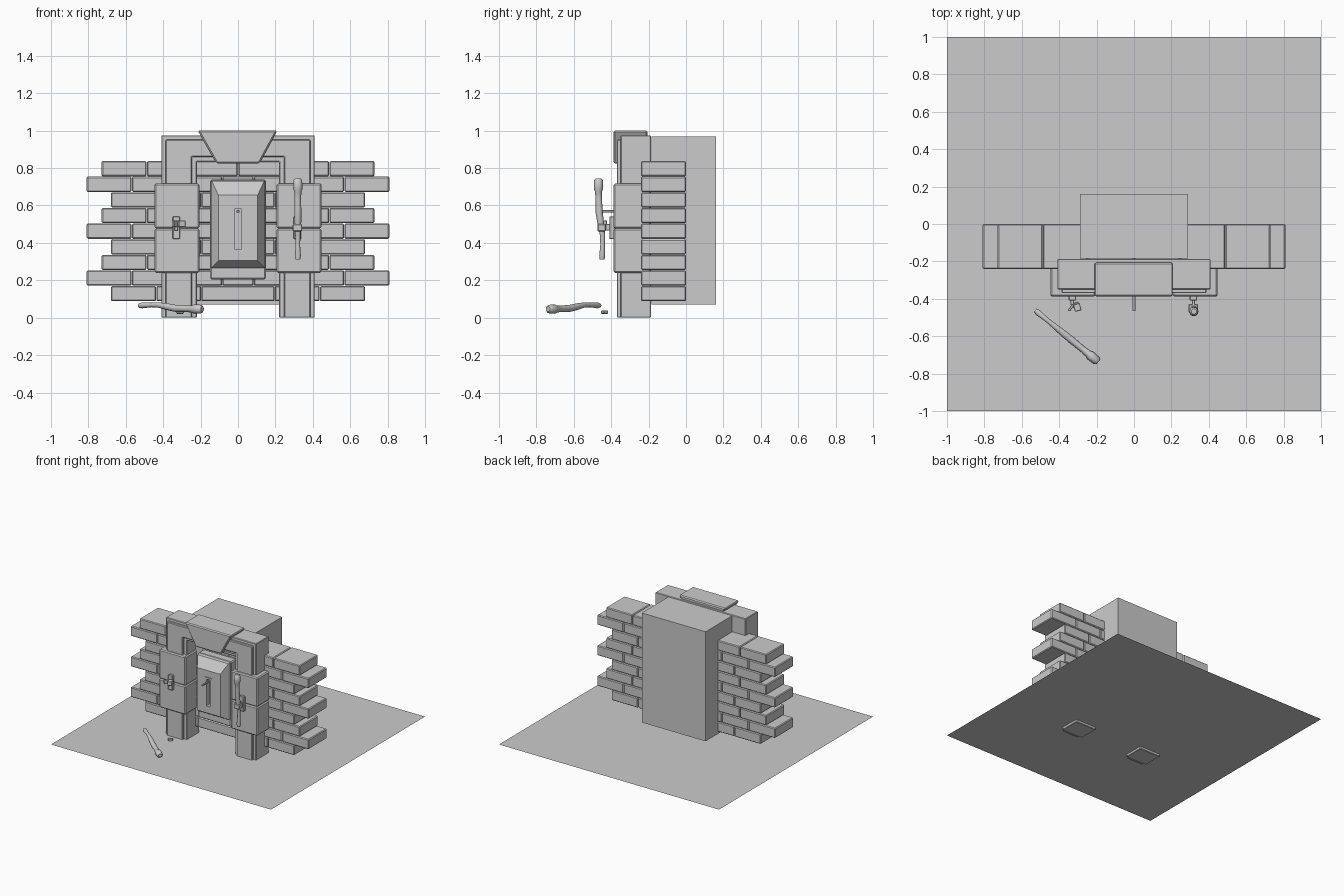
import bpy, bmesh, math
from mathutils import Matrix, Vector

if "Cube" in bpy.data.objects:
    bpy.data.objects.remove(bpy.data.objects["Cube"])


def finish(name, bm, bevel=0.0, smooth=False):
    bmesh.ops.recalc_face_normals(bm, faces=bm.faces)
    me = bpy.data.meshes.new(name)
    bm.to_mesh(me)
    bm.free()
    ob = bpy.data.objects.new(name, me)
    bpy.context.collection.objects.link(ob)
    if bevel:
        m = ob.modifiers.new("edge_bevel", 'BEVEL')
        m.width, m.segments, m.limit_method = bevel, 1, 'ANGLE'
    if smooth:
        for p in me.polygons:
            p.use_smooth = True
    return ob


def add_box(bm, x0, x1, y0, y1, z0, z1):
    mat = Matrix.Translation(((x0 + x1) / 2, (y0 + y1) / 2, (z0 + z1) / 2))
    bmesh.ops.create_cube(bm, size=1, matrix=mat @ Matrix.Diagonal((x1 - x0, y1 - y0, z1 - z0, 1)))


def box(name, x0, x1, y0, y1, z0, z1, bevel=0.0):
    bm = bmesh.new()
    add_box(bm, x0, x1, y0, y1, z0, z1)
    return finish(name, bm, bevel)


def loft(bm, rings):
    loops = [[bm.verts.new(p) for p in ring] for ring in rings]
    for a, b in zip(loops, loops[1:]):
        for i in range(len(a)):
            j = (i + 1) % len(a)
            bm.faces.new((a[i], a[j], b[j], b[i]))
    bm.faces.new(loops[0][::-1])
    bm.faces.new(loops[-1])


def prism(name, outline, y0, y1, bevel=0.0):
    bm = bmesh.new()
    loft(bm, [[(x, y, z) for x, z in outline] for y in (y0, y1)])
    return finish(name, bm, bevel)


def arch(w_out, w_in, top, lintel):
    return [(-w_out, 0), (-w_out, top), (w_out, top), (w_out, 0),
            (w_in, 0), (w_in, lintel), (-w_in, lintel), (-w_in, 0)]


# Floor sheet, with the pillar feet just showing beneath it
bm = bmesh.new()
bmesh.ops.create_grid(bm, x_segments=1, y_segments=1, size=1, matrix=Matrix.Translation((0, 0, 0.02)))
finish("floor", bm)

# Plain chamber behind the wall
box("rear_chamber", -0.29, 0.29, -0.185, 0.16, 0.07, 0.97)

# Brick wall: nine courses repeating every three, mirrored about the middle
bm = bmesh.new()
H, L = 0.0835, 0.242
for row in range(9):
    edge = (0.68, 0.81, 0.73)[row % 3]
    z = 0.087 + row * H
    cuts = [edge - i * L for i in range(4) if edge - i * L > 0.05]
    if row % 3 == 2:
        cuts.append(0.0)
    for a, b in zip(cuts, cuts[1:]):
        for x0, x1 in ((b, a), (-a, -b)):
            add_box(bm, x0 + 0.001, x1 - 0.001, -0.24, 0, z + 0.001, z + H - 0.001)
    if cuts[-1] > 0:
        add_box(bm, -cuts[-1] + 0.001, cuts[-1] - 0.001, -0.24, 0, z + 0.001, z + H - 0.001)
finish("brick_wall", bm, 0.006)

# Door frame with raised front trim
prism("door_frame", arch(0.41, 0.22, 0.975, 0.835), -0.35, -0.187, 0.004)
prism("frame_trim", arch(0.388, 0.245, 0.952, 0.86), -0.37, -0.345, 0.005)

# Keystone
prism("keystone", [(-0.215, 1.0), (0.21, 1.0), (0.115, 0.825), (-0.115, 0.825)], -0.388, -0.205, 0.008)

# Side blocks
for side, s in (("left", -1), ("right", 1)):
    for part, z0, z1 in (("lower", 0.24, 0.476), ("upper", 0.478, 0.717)):
        x0, x1 = sorted((s * 0.207, s * 0.447))
        box(f"{side}_{part}_block", x0, x1, -0.388, -0.19, z0, z1, 0.008)

# Lever plaque: back plate and stepped pyramid front
box("plaque_plate", -0.15, 0.15, -0.305, -0.2, 0.205, 0.738, 0.008)


def rect(w, y, z0, z1):
    return [(-w, y, z0), (w, y, z0), (w, y, z1), (-w, y, z1)]


bm = bmesh.new()
loft(bm, [rect(0.145, -0.295, 0.265, 0.735), rect(0.14, -0.325, 0.27, 0.73), rect(0.105, -0.38, 0.305, 0.655)])
plaque = finish("plaque_front", bm)
cutter = box("slot_cutter", -0.017, 0.017, -0.45, -0.345, 0.365, 0.585)
cutter.hide_render = True
cutter.hide_viewport = True
m = plaque.modifiers.new("slot", 'BOOLEAN')
m.object, m.solver = cutter, 'EXACT'
bm = bmesh.new()
for x in (-0.0245, 0.0245):
    add_box(bm, x - 0.0075, x + 0.0075, -0.386, -0.37, 0.35, 0.6)
for z in (0.3575, 0.5925):
    add_box(bm, -0.017, 0.017, -0.386, -0.37, z - 0.0075, z + 0.0075)
finish("slot_rim", bm)
box("slot_lever", -0.007, 0.007, -0.466, -0.345, 0.562, 0.575, 0.002)


# Lever handles: bent round grip with a knob end
def handle(name, matrix):
    spec = [(0, 0.225, 0.014), (0, 0.215, 0.023), (0, 0.17, 0.025), (0, 0.155, 0.019), (0.002, 0.11, 0.017),
            (0.004, 0.04, 0.019), (0.013, -0.02, 0.018), (0.022, -0.08, 0.014),
            (0.022, -0.13, 0.012), (0.02, -0.19, 0.016), (0.019, -0.21, 0.012)]
    bm = bmesh.new()
    loft(bm, [[(r * math.cos(a), y + r * math.sin(a), z)
               for a in [2 * math.pi * i / 12 for i in range(12)]] for y, z, r in spec])
    ob = finish(name, bm, 0, True)
    ob.matrix_world = matrix
    bpy.ops.object.select_all(action='DESELECT')
    ob.select_set(True)
    bpy.context.view_layer.objects.active = ob
    bpy.ops.object.shade_smooth_by_angle(angle=math.radians(40))


handle("mounted_handle", Matrix.Translation((0.32, -0.468, 0.52)))
axis = Vector((0.33, -0.27, 0)).normalized()
up = Vector((0, 0, 1))
rot = Matrix((axis.cross(up).cross(axis), axis.cross(up), axis)).transposed()
rot = Matrix((up.cross(axis), up, axis)).transposed()
handle("fallen_handle", Matrix.Translation((-0.365, -0.595, 0.046)) @ rot.to_4x4())

# Handle brackets: wall plate, stem and clasp
for side, x in (("left", -0.33), ("right", 0.318)):
    box(f"{side}_bracket_plate", x - 0.02, x + 0.02, -0.41, -0.38, 0.42, 0.542, 0.004)
    box(f"{side}_bracket_stem", x - 0.009, x + 0.009, -0.435, -0.4, 0.465, 0.5, 0.003)
box("right_clasp", 0.292, 0.343, -0.473, -0.428, 0.462, 0.5, 0.004)

# Broken left clasp: two bent jaws; its missing piece lies on the floor
for name, x, y, w, a in (("left_clasp_jaw", -0.303, -0.446, 0.036, 15), ("left_clasp_stub", -0.337, -0.448, 0.014, -35)):
    ob = box(name, -w / 2, w / 2, -0.02, 0.02, 0, 0.036, 0.003)
    ob.location = (x, y, 0.485)
    ob.rotation_euler = (0, 0, math.radians(a))
ob = box("fallen_clasp_piece", -0.018, 0.018, -0.014, 0.014, 0, 0.018, 0.004)
ob.location = (-0.31, -0.435, 0.021)
ob.rotation_euler = (0, 0, 0.5)
